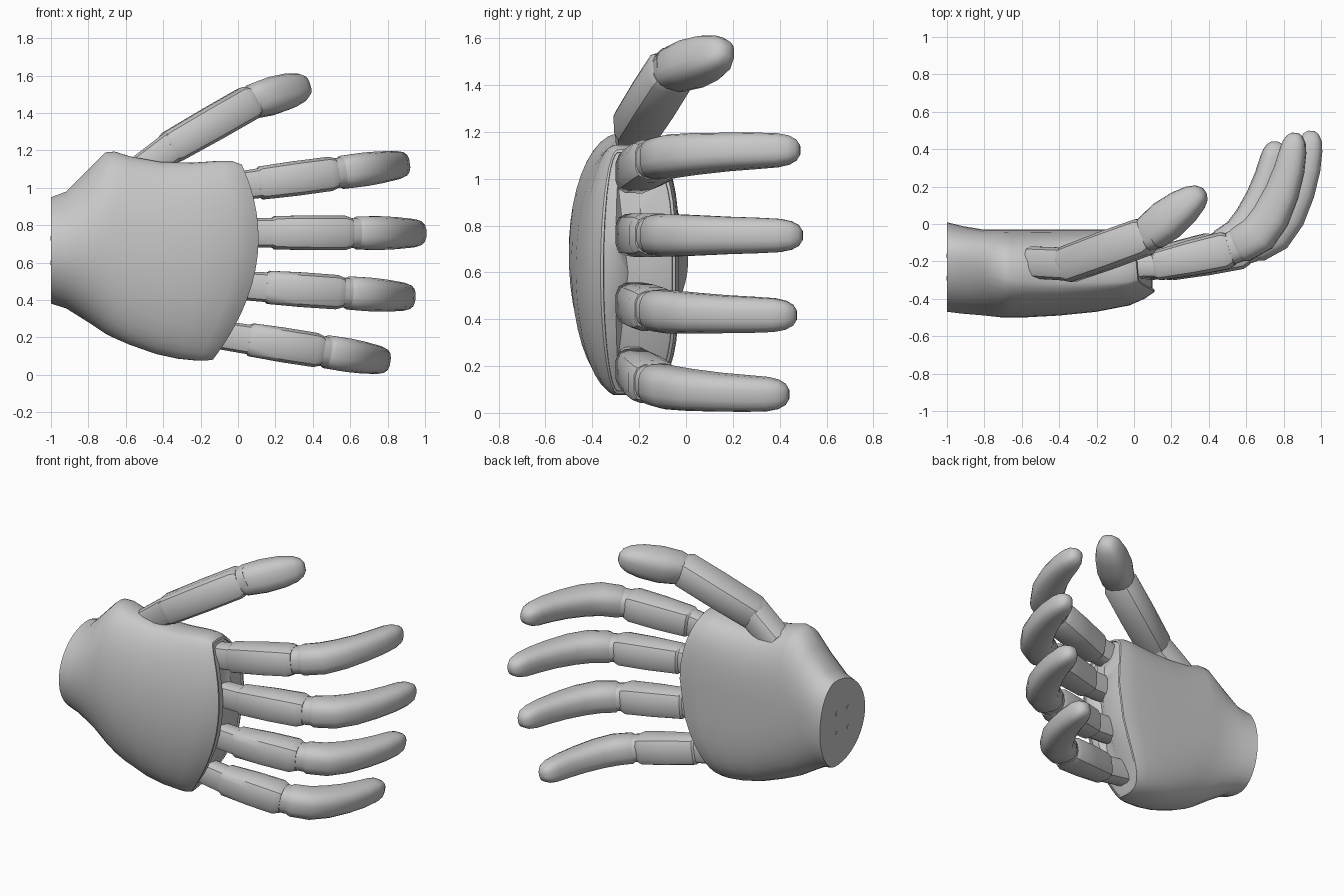
import bpy, bmesh, math
from mathutils import Vector

cube = bpy.data.objects.get("Cube")
if cube:
    bpy.data.objects.remove(cube)


def material(name, value):
    m = bpy.data.materials.new(name)
    m.use_nodes = True
    m.diffuse_color = (value, value, value, 1)
    m.node_tree.nodes["Principled BSDF"].inputs["Base Color"].default_value = m.diffuse_color
    return m


GREY = material("matte grey", 0.58)


def loft(name, rings, angle=35):
    """Skin closed rings of equal length and cap both ends with fans."""
    bm = bmesh.new()
    loops = [[bm.verts.new(p) for p in ring] for ring in rings]
    n = len(loops[0])
    for a, b in zip(loops, loops[1:]):
        for i in range(n):
            j = (i + 1) % n
            bm.faces.new((a[i], a[j], b[j], b[i]))
    for loop in (loops[0][::-1], loops[-1]):
        cap = bm.faces.new(loop)
        bmesh.ops.poke(bm, faces=[cap])
    bmesh.ops.recalc_face_normals(bm, faces=bm.faces)
    mesh = bpy.data.meshes.new(name)
    bm.to_mesh(mesh)
    bm.free()
    ob = bpy.data.objects.new(name, mesh)
    bpy.context.collection.objects.link(ob)
    mesh.materials.append(GREY)
    bpy.ops.object.select_all(action='DESELECT')
    ob.select_set(True)
    bpy.context.view_layer.objects.active = ob
    bpy.ops.object.shade_smooth_by_angle(angle=math.radians(angle))


def oval(k, n, power):
    """Point k of n on a unit superellipse."""
    a = 2 * math.pi * (k + 0.5) / n
    c, s = math.cos(a), math.sin(a)
    return (math.copysign(abs(c) ** (2 / power), c),
            math.copysign(abs(s) ** (2 / power), s))


def tube(name, stations, side, n=16, power=2.7):
    """Loft along stations of (centre, half width along side, half thickness)."""
    pts = [oval(k, n, power) for k in range(n)]
    reach = max(a for a, b in pts)
    rings = []
    last = len(stations) - 1
    for i, (c, hw, ht) in enumerate(stations):
        t = (stations[min(i + 1, last)][0] - stations[max(i - 1, 0)][0]).normalized()
        u = (side - t * side.dot(t)).normalized()
        v = t.cross(u)
        rings.append([c + (u * hw * a + v * ht * b) / reach for a, b in pts])
    loft(name, rings)


# Palm: sections of x, low z, high z, back y, palm y, side y, palm roundness
SECTIONS = [
    (-1.0, .38, .95, -.47, .01, -.16, 2.0),
    (-.92, .355, .98, -.48, -.01, -.18, 2.1),
    (-.8, .28, 1.1, -.49, -.03, -.22, 2.4),
    (-.71, .22, 1.19, -.5, -.03, -.26, 2.6),
    (-.66, .195, 1.195, -.5, -.03, -.28, 2.7),
    (-.58, .16, 1.17, -.5, -.03, -.29, 2.8),
    (-.4, .11, 1.14, -.49, -.03, -.3, 3.2),
    (-.2, .085, 1.135, -.47, -.03, -.3, 3.4),
    (-.02, .075, 1.145, -.435, -.03, -.3, 3.5),
    (.06, .075, 1.145, -.4, -.035, -.3, 3.5),
    (.11, .08, 1.125, -.365, -.045, -.29, 3.5),
]


def palm_ring(x, lo, hi, back, front, mid, power, n=40):
    ring = []
    for k in range(n):
        up = math.sin(2 * math.pi * (k + 0.5) / n) > 0
        a, b = oval(k, n, power if up else 2)
        z = (lo + hi) / 2 + a * (hi - lo) / 2
        y = mid + b * ((front - mid) if up else (mid - back))
        # The knuckle line curves back toward the little finger and palm side
        w = max(0, (x + .5) / .6)
        shift = .57 * (z - .73) ** 2 + .13 * max(0, y + .28)
        ring.append(Vector((x - w * shift, y, z)))
    return ring


rings = [palm_ring(*s) for s in SECTIONS]
# Thin shell rim with a slightly recessed knuckle face that keeps the end curve
x, lo, hi, back, front, mid, power = SECTIONS[-1]
for depth, inset in ((0, .012), (.012, .014), (.012, .14)):
    rings.append(palm_ring(x - depth, lo + inset, hi - inset, min(back + inset, mid - .01),
                           front - inset, mid, power))
loft("palm", rings, 40)

# Screw heads on the wrist face
for y in (-.29, -.17):
    for z in (.6, .73):
        tube("wrist_screw", [(Vector((sx, y, z)), .012, .012) for sx in (-1.003, -.99)],
             Vector((0, 0, 1)), 8)

# Finger parts: along, y, half width, half thickness
KNUCKLE = [(-.22, -.23, .076, .064), (.03, -.222, .08, .066)]
PROXIMAL = [(-.01, -.224, .076, .066), (.01, -.222, .089, .08), (.2, -.18, .093, .095),
            (.375, -.142, .092, .101), (.41, -.132, .08, .086)]
JOINT = [(.37, -.145, .078, .082), (.43, -.122, .08, .087), (.49, -.085, .078, .084)]
DISTAL = [(.435, -.125, .074, .08), (.46, -.112, .089, .097), (.56, -.052, .09, .104),
          (.63, .045, .086, .1), (.69, .175, .08, .09), (.73, .3, .076, .08),
          (.75, .4, .071, .07), (.757, .45, .061, .059), (.759, .482, .044, .041),
          (.76, .498, .02, .018)]

# name, base x, base z, tilt, scale
FINGERS = [("index", .118, 1.025, 7.5, .985), ("middle", .188, .76, -.2, 1),
           ("ring", .158, .468, -4, .965), ("little", .065, .188, -9, .92)]
for name, x0, z0, tilt, size in FINGERS:
    a = math.radians(tilt)
    along = Vector((math.cos(a), 0, math.sin(a)))
    side = Vector((-math.sin(a), 0, math.cos(a)))
    for part, table, n, power in (("knuckle", KNUCKLE, 12, 3.4), ("proximal", PROXIMAL, 12, 3.4),
                                  ("joint", JOINT, 16, 2.7), ("distal", DISTAL, 16, 2.7)):
        stations = [(Vector((x0, -.22 + (y + .22) * size, z0)) + along * s * size,
                     hw, ht) for s, y, hw, ht in table]
        tube(name + "_" + part, stations, side, n, power)

# Thumb parts: fractions along straight bones, half width, half thickness
THUMB = [Vector(p) for p in ((-.54, -.205, 1.08), (-.35, -.215, 1.22),
                             (.07, -.062, 1.46), (.37, .175, 1.545))]
THUMB_PARTS = [
    ("base", 0, 12, 3.4, [(0, .08, .085), (1.1, .085, .088)]),
    ("proximal", 1, 12, 3.4, [(-.06, .08, .082), (0, .09, .098), (.5, .094, .102),
                              (.96, .094, .1), (1.02, .08, .085)]),
    ("joint", 1, 16, 2.7, [(.95, .08, .085), (1.12, .08, .085)]),
    ("distal", 2, 16, 2.7, [(-.04, .078, .08), (.06, .092, .098), (.35, .1, .108),
                            (.65, .094, .095), (.85, .078, .074), (.96, .054, .05),
                            (1.01, .025, .022)]),
]
for part, bone, n, power, table in THUMB_PARTS:
    a, b = THUMB[bone], THUMB[bone + 1]
    tube("thumb_" + part, [(a.lerp(b, f), hw, ht) for f, hw, ht in table],
         Vector((-.4, 0, 1)), n, power)
